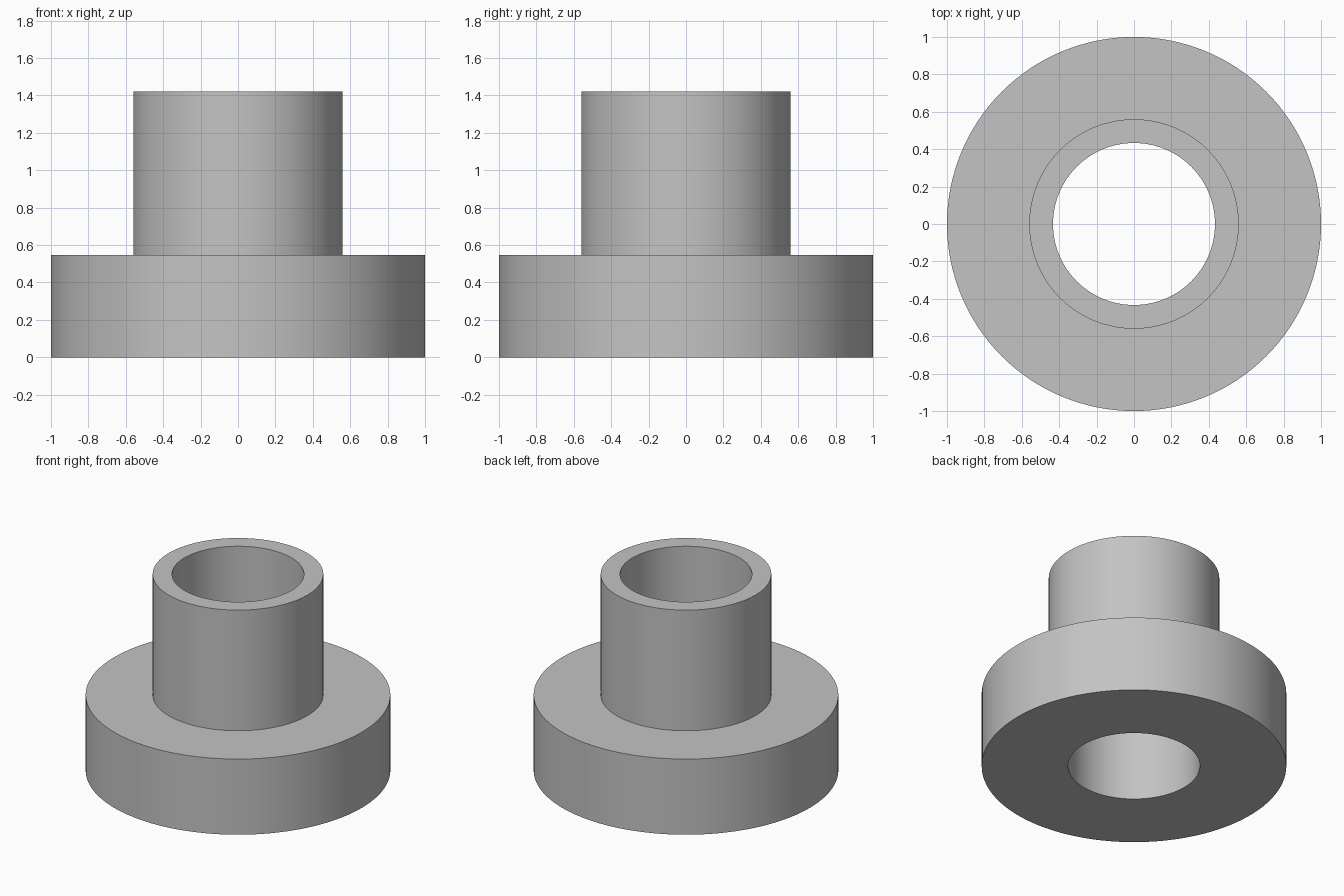
import bpy
import bmesh
from math import tau, radians
from mathutils import Matrix

cube = bpy.data.objects.get("Cube")
if cube:
    bpy.data.objects.remove(cube, do_unlink=True)

SEGMENTS = 128
BORE, SLEEVE, FLANGE = 0.433, 0.56, 1.0
FLANGE_TOP, SLEEVE_TOP = 0.548, 1.422

# Plain grey material
grey = bpy.data.materials.new("plain_grey")
grey.use_nodes = True
colour = (0.55, 0.55, 0.55, 1)
grey.diffuse_color = colour
grey.node_tree.nodes["Principled BSDF"].inputs["Base Color"].default_value = colour


def lathe(name, profile, material):
    """Revolve a closed (radius, height) profile around z."""
    bm = bmesh.new()
    rings = []
    for i in range(SEGMENTS):
        turn = Matrix.Rotation(tau * i / SEGMENTS, 3, "Z")
        rings.append([bm.verts.new(turn @ Matrix.Translation((r, 0, z)).translation)
                      for r, z in profile])
    count = len(profile)
    for i, ring in enumerate(rings):
        following = rings[(i + 1) % SEGMENTS]
        for j in range(count):
            k = (j + 1) % count
            bm.faces.new((ring[j], following[j], following[k], ring[k]))
    bmesh.ops.recalc_face_normals(bm, faces=bm.faces)
    mesh = bpy.data.meshes.new(name)
    bm.to_mesh(mesh)
    bm.free()
    mesh.materials.append(material)
    obj = bpy.data.objects.new(name, mesh)
    bpy.context.collection.objects.link(obj)
    bpy.ops.object.select_all(action="DESELECT")
    obj.select_set(True)
    bpy.context.view_layer.objects.active = obj
    bpy.ops.object.shade_smooth_by_angle(angle=radians(30))
    return obj


# Wide flange and narrow sleeve turned as one piece with a through bore
lathe("flanged_bushing", [
    (BORE, 0), (FLANGE, 0), (FLANGE, FLANGE_TOP),
    (SLEEVE, FLANGE_TOP), (SLEEVE, SLEEVE_TOP), (BORE, SLEEVE_TOP),
], grey)
